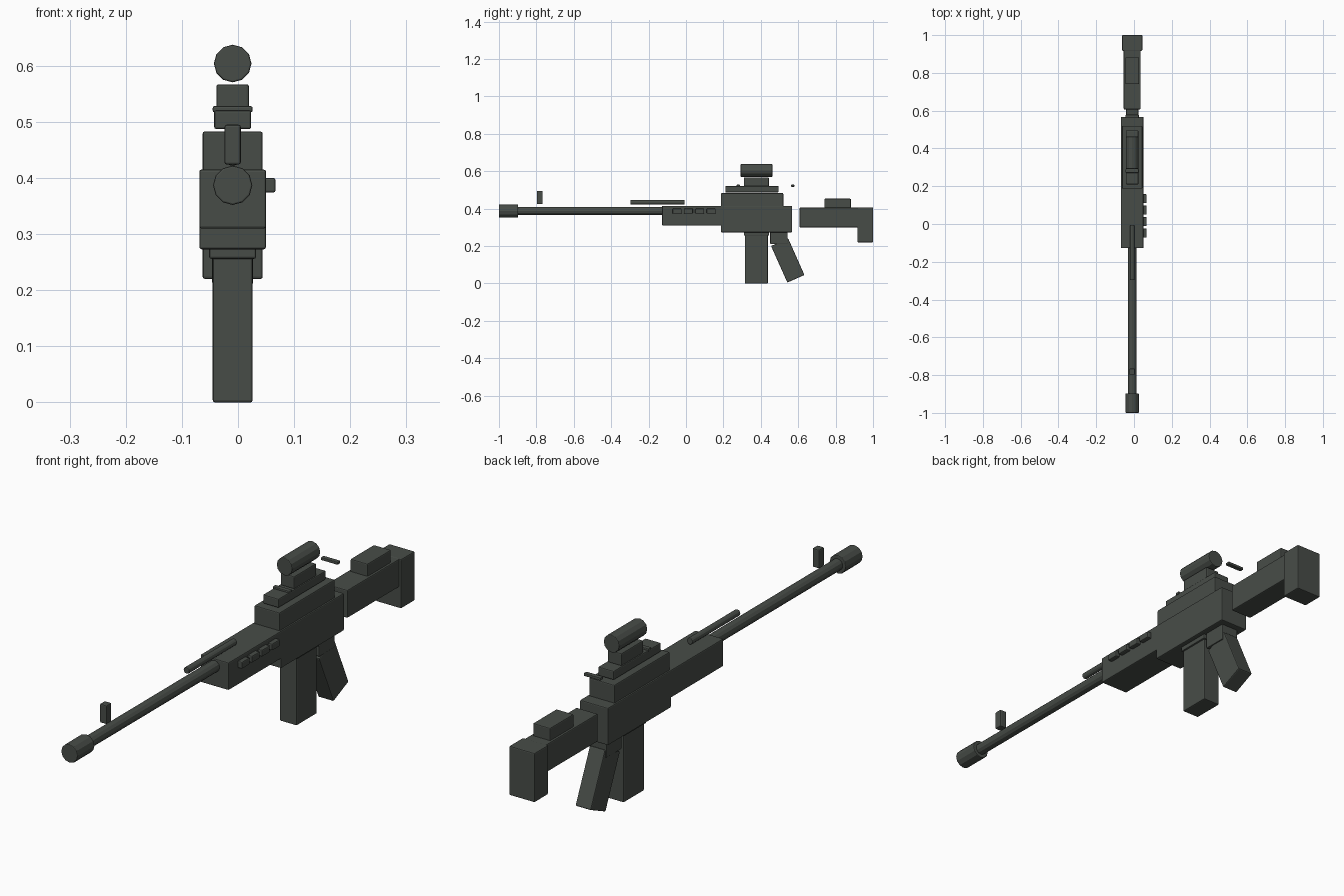
import bpy, math

if "Cube" in bpy.data.objects:
    bpy.data.objects.remove(bpy.data.objects["Cube"])

AXIS = -0.0095  # centre line of the body in x

mat = bpy.data.materials.new("dark_green_grey")
mat.diffuse_color = (0.064, 0.073, 0.064, 1)
mat.use_nodes = True
mat.node_tree.nodes["Principled BSDF"].inputs["Base Color"].default_value = mat.diffuse_color


def finish(ob, name, bevel):
    ob.name = name
    ob.data.materials.append(mat)
    if bevel:
        m = ob.modifiers.new("soft_edges", 'BEVEL')
        m.width = bevel
        m.segments = 2
        m.limit_method = 'ANGLE'
        m.angle_limit = math.radians(40)
    return ob


def box(name, w, y0, y1, z0, z1, x=AXIS, tilt=0.0, bevel=0.004):
    bpy.ops.mesh.primitive_cube_add(size=1, location=(x, (y0 + y1) / 2, (z0 + z1) / 2))
    ob = bpy.context.object
    ob.scale = (w, y1 - y0, z1 - z0)
    bpy.ops.object.transform_apply(location=False, rotation=False, scale=True)
    ob.rotation_euler.x = tilt
    return finish(ob, name, bevel)


def tube(name, r, y0, y1, z, bevel=0.003):
    bpy.ops.mesh.primitive_cylinder_add(vertices=12, radius=r, depth=y1 - y0,
                                        location=(AXIS, (y0 + y1) / 2, z),
                                        rotation=(math.pi / 2, 0, 0))
    return finish(bpy.context.object, name, bevel)


# body
box("receiver", 0.119, 0.187, 0.567, 0.273, 0.415)
box("upper_receiver", 0.107, 0.187, 0.52, 0.40, 0.483)
box("handguard", 0.119, -0.128, 0.195, 0.31, 0.415)

# barrel group
tube("barrel", 0.022, -0.92, -0.11, 0.387)
tube("muzzle", 0.035, -1.0, -0.897, 0.387)
tube("gas_tube", 0.0125, -0.297, -0.008, 0.434)
box("front_post", 0.029, -0.797, -0.766, 0.424, 0.495)

# scope group
box("top_rail", 0.066, 0.21, 0.495, 0.487, 0.521)
box("scope_mount", 0.058, 0.31, 0.443, 0.519, 0.567)
tube("scope", 0.0335, 0.292, 0.462, 0.604)
for i, y in enumerate((0.28, 0.57)):
    box(f"sight_bar_{i + 1}", 0.071, y - 0.009, y + 0.009, 0.517, 0.528, bevel=0.003)

# row of studs on the right of the handguard
for i in range(4):
    y = -0.048 + i * 0.0607
    box(f"side_stud_{i + 1}", 0.027, y - 0.024, y + 0.024, 0.374, 0.40, x=0.0535)

# magazine and grip
box("magazine_collar", 0.084, 0.31, 0.444, 0.256, 0.28)
box("magazine", 0.071, 0.315, 0.438, 0.0, 0.27)
box("grip_collar", 0.073, 0.45, 0.543, 0.21, 0.28)
box("grip", 0.065, 0.494, 0.594, 0.016, 0.230, tilt=math.radians(24))

# stock
box("stock", 0.09, 0.607, 0.93, 0.30, 0.406)
box("butt_pad", 0.107, 0.917, 1.0, 0.22, 0.407)
box("cheek_rest", 0.073, 0.74, 0.882, 0.40, 0.453)
